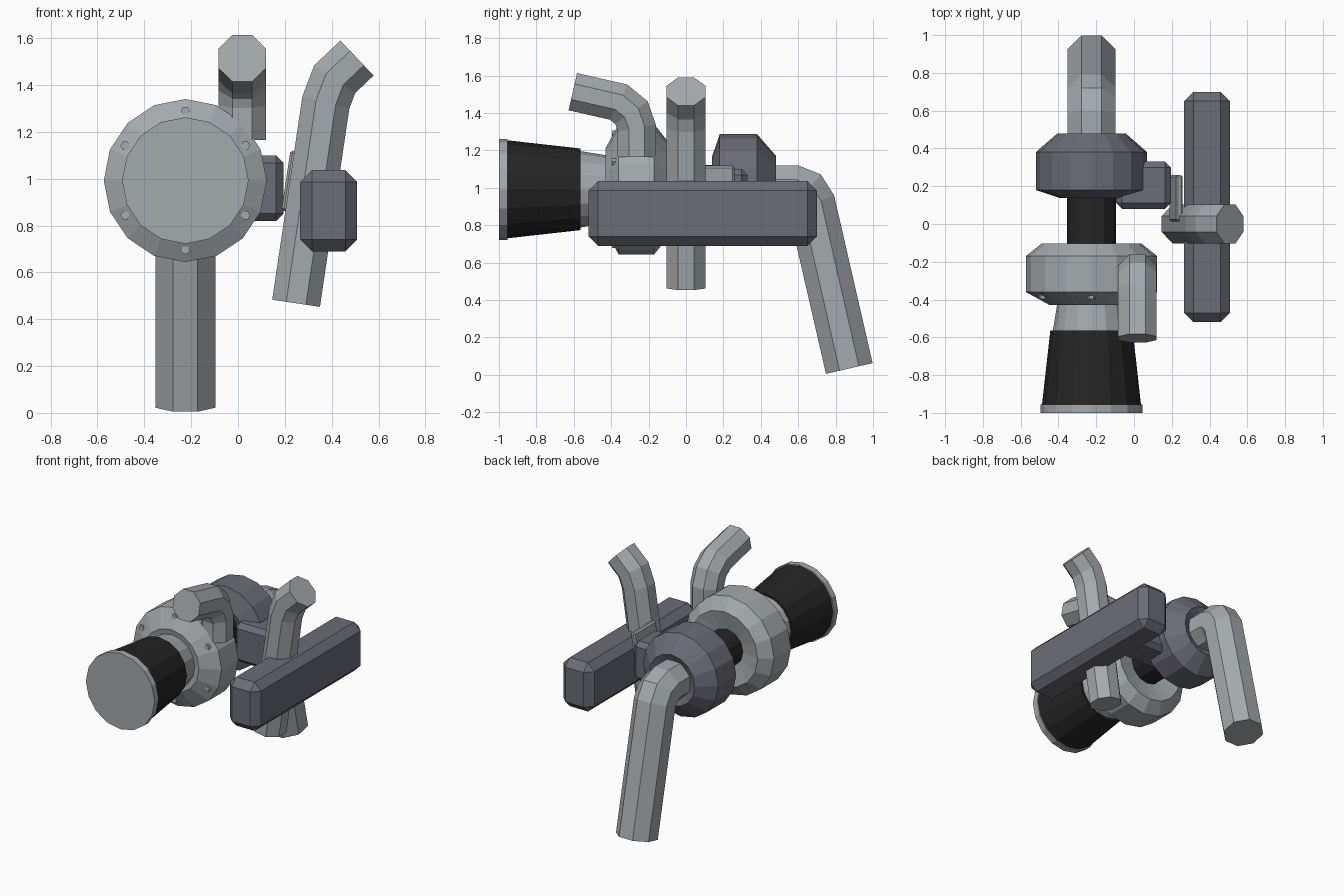
import bpy, bmesh, math
from mathutils import Vector, Matrix

if "Cube" in bpy.data.objects:
    bpy.data.objects.remove(bpy.data.objects["Cube"])

AX, AZ = -0.225, 0.992   # rotor axis (runs along y)


def material(name, col):
    m = bpy.data.materials.new(name)
    m.diffuse_color = (*col, 1)
    m.use_nodes = True
    m.node_tree.nodes["Principled BSDF"].inputs["Base Color"].default_value = m.diffuse_color
    return m


STEEL = material("light_steel", (0.37, 0.40, 0.42))
IRON = material("dark_iron", (0.145, 0.15, 0.18))
RUBBER = material("black_rubber", (0.018, 0.018, 0.018))


def finish(bm, name, mat):
    bmesh.ops.recalc_face_normals(bm, faces=bm.faces)
    me = bpy.data.meshes.new(name)
    bm.to_mesh(me)
    bm.free()
    me.materials.append(mat)
    ob = bpy.data.objects.new(name, me)
    bpy.context.collection.objects.link(ob)
    return ob


def skin(bm, rings):
    """Join rings of vertices and cap both ends."""
    n = len(rings[0])
    for a, b in zip(rings, rings[1:]):
        for i in range(n):
            j = (i + 1) % n
            bm.faces.new((a[i], a[j], b[j], b[i]))
    bm.faces.new(rings[0])
    bm.faces.new(rings[-1])


def lathe(name, profile, mat, sides=16, x=AX, z=AZ, phase=0.0):
    """Turn a (radius, y) profile around a y-parallel axis."""
    bm = bmesh.new()
    rings = []
    for r, y in profile:
        angs = [phase + 2 * math.pi * i / sides for i in range(sides)]
        rings.append([bm.verts.new((x + r * math.cos(a), y, z + r * math.sin(a))) for a in angs])
    skin(bm, rings)
    return finish(bm, name, mat)


def pipe(name, path, half, side, mat=STEEL):
    """Octagonal tube along a planar path; side is the plane's normal."""
    pts = [Vector(p) for p in path]
    side = Vector(side)
    bm = bmesh.new()
    rings = []
    rad = half / math.cos(math.pi / 8)
    for i, p in enumerate(pts):
        d0 = (p - pts[i - 1]).normalized() if i else (pts[1] - p).normalized()
        d1 = (pts[i + 1] - p).normalized() if i < len(pts) - 1 else d0
        t = (d0 + d1).normalized()
        n = side.cross(t) / t.dot(d0)      # mitred joint
        ring = []
        for k in range(8):
            a = math.pi / 8 + k * math.pi / 4
            ring.append(bm.verts.new(p + rad * (math.cos(a) * side + math.sin(a) * n)))
        rings.append(ring)
    skin(bm, rings)
    return finish(bm, name, mat)


def block(name, centre, size, bevel, mat, tilt=0.0):
    """Chamfered box, optionally tilted about y."""
    bm = bmesh.new()
    bmesh.ops.create_cube(bm, size=1, matrix=Matrix.Diagonal((*size, 1)))
    bmesh.ops.bevel(bm, geom=bm.edges[:], offset=bevel, segments=1,
                    affect='EDGES', profile=0.5)
    bm.transform(Matrix.Translation(centre) @ Matrix.Rotation(tilt, 4, 'Y'))
    return finish(bm, name, mat)


# Rotor-axis bodies, front to back
lathe("intake_cap", [(0.27, -1.0), (0.27, -0.955)], STEEL)
lathe("intake_hose", [(0.262, -0.955), (0.218, -0.563)], RUBBER)
lathe("intake_neck", [(0.205, -0.57), (0.178, -0.40)], STEEL)
lathe("compressor_housing", [(0.12, -0.41), (0.22, -0.43), (0.348, -0.36), (0.348, -0.17),
                             (0.265, -0.104), (0.12, -0.135)], STEEL)
lathe("bearing_core", [(0.13, -0.15), (0.13, 0.20)], RUBBER, sides=12)
lathe("turbine_housing", [(0.11, 0.16), (0.17, 0.138), (0.295, 0.18), (0.295, 0.38),
                          (0.18, 0.48), (0.11, 0.45)], IRON)

# Ring of cover bolts on the compressor front
for i in range(6):
    a = math.radians(90 + 60 * i)
    lathe(f"cover_bolt_{i + 1}", [(0.02, -0.396), (0.02, -0.35)], STEEL, 6,
          AX + 0.297 * math.cos(a), AZ + 0.297 * math.sin(a))

# Exhaust downpipe
pipe("exhaust_downpipe", [(AX, y, z) for y, z in
     ((0.42, 0.992), (0.575, 0.992), (0.635, 0.968), (0.672, 0.91), (0.873, 0.034))],
     0.128, (1, 0, 0))

# Compressor outlet elbow
pipe("outlet_elbow", [(0.018, y, z) for y, z in
     ((-0.263, 1.165), (-0.263, 1.32), (-0.292, 1.402), (-0.36, 1.458), (-0.605, 1.514))],
     0.102, (1, 0, 0))

# Tilted wastegate pipe
pipe("wastegate_pipe", [(x, 0, z) for x, z in
     ((0.248, 0.468), (0.375, 1.325), (0.413, 1.425), (0.508, 1.515))],
     0.103, (0, 1, 0))

# Long chamfered canister, port block and mounting flange
block("canister", (0.387, 0.09, 0.863), (0.243, 1.22, 0.346), 0.05, IRON)
block("turbine_port", (0.05, 0.205, 0.96), (0.29, 0.25, 0.28), 0.032, IRON)
block("wastegate_flange", (0.222, 0.137, 0.99), (0.035, 0.245, 0.26), 0.01, STEEL,
      math.radians(8.5))
